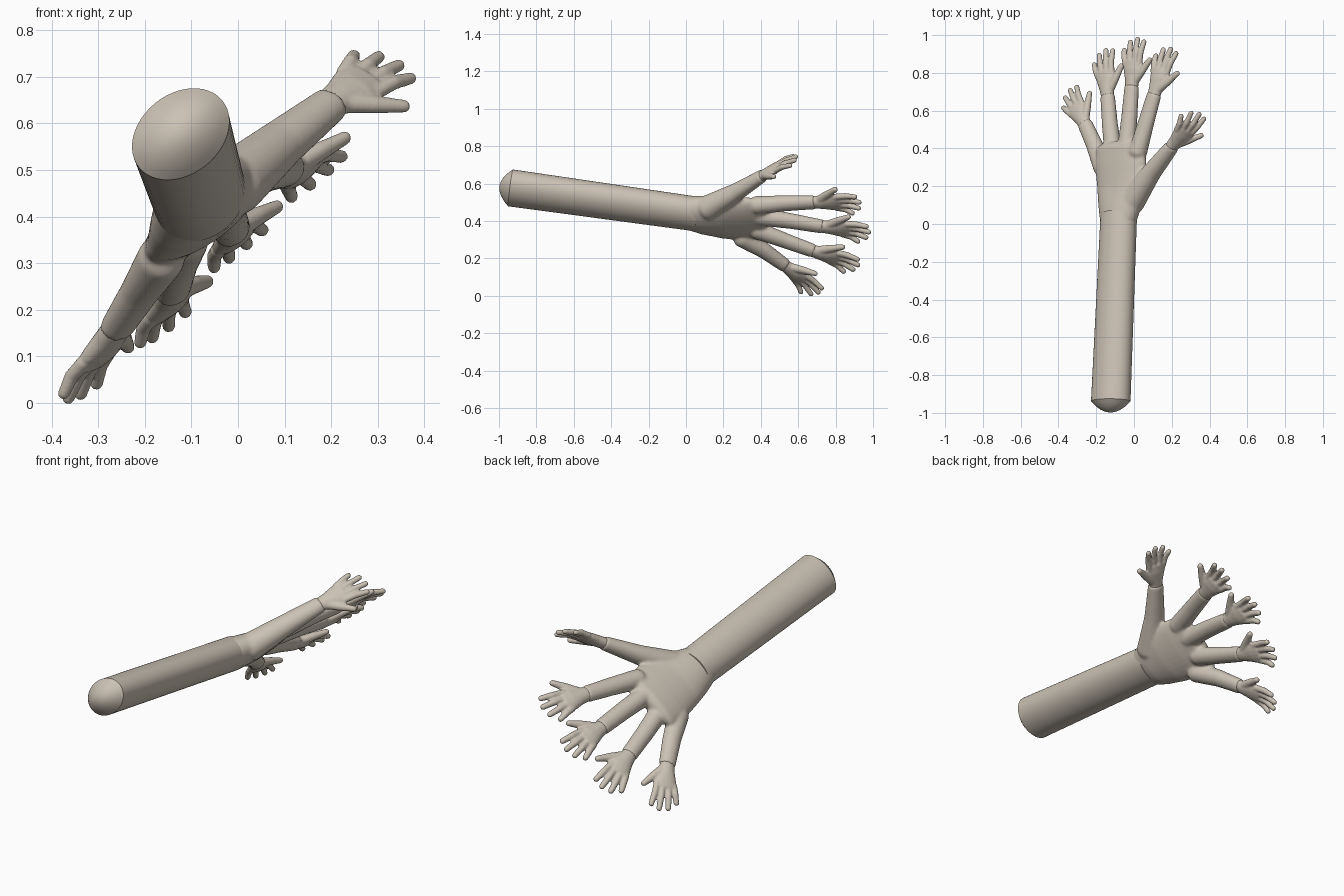
import bpy, bmesh
from math import sin, cos, pi
from mathutils import Vector

cube = bpy.data.objects.get("Cube")
if cube:
    bpy.data.objects.remove(cube, do_unlink=True)

skin = bpy.data.materials.new("warm beige skin")
skin.use_nodes = True
skin.diffuse_color = (0.60, 0.54, 0.46, 1)
skin.node_tree.nodes["Principled BSDF"].inputs["Base Color"].default_value = (0.60, 0.54, 0.46, 1)

ACROSS = Vector((0.77, 0, 0.64))   # width direction of the big hand, toward its thumb


def loft(bm, stations, across, cap0=0.0, cap1=0.0, sides=20):
    """Elliptical tube through (point, half width, half thickness), with domed ends."""
    st = [(Vector(p), w, t) for p, w, t in stations]
    axis = (st[-1][0] - st[0][0]).normalized()
    a = (across - axis * across.dot(axis)).normalized()
    n = a.cross(axis)
    arcs = [pi / 2 * k / 5 for k in range(1, 5)]

    def dome(s, depth):
        return [(s[0] + axis * depth * sin(r), s[1] * cos(r), s[2] * cos(r)) for r in arcs]

    full = list(st)
    if cap0:
        full = dome(st[0], -cap0)[::-1] + full
    if cap1:
        full += dome(st[-1], cap1)
    rings = []
    for p, w, t in full:
        rings.append([bm.verts.new(p + a * w * cos(2 * pi * i / sides) + n * t * sin(2 * pi * i / sides))
                      for i in range(sides)])
    for r0, r1 in zip(rings, rings[1:]):
        for i in range(sides):
            j = (i + 1) % sides
            bm.faces.new((r0[i], r0[j], r1[j], r1[i]))
    bm.faces.new(rings[0][::-1])
    bm.faces.new(rings[-1])


def finish(bm, name, voxel=0, smooth=0):
    bmesh.ops.recalc_face_normals(bm, faces=bm.faces)
    for f in bm.faces:
        f.smooth = True
    mesh = bpy.data.meshes.new(name)
    bm.to_mesh(mesh)
    bm.free()
    mesh.materials.append(skin)
    ob = bpy.data.objects.new(name, mesh)
    bpy.context.collection.objects.link(ob)
    if voxel:
        fuse = ob.modifiers.new("fuse", 'REMESH')
        fuse.mode = 'VOXEL'
        fuse.voxel_size = voxel
        fuse.use_smooth_shade = True
        soft = ob.modifiers.new("soften", 'SMOOTH')
        soft.factor = 0.5
        soft.iterations = smooth
    return ob


# Forearm with a shallow domed end
bm = bmesh.new()
start, end = Vector((-0.123, -0.938, 0.577)), Vector((-0.08, 0.06, 0.437))
along = (end - start).normalized()
cap = [(start - along * 0.06 * (1 - k * k), 0.115 * k, 0.087 * k) for k in (0.1, 0.3, 0.5, 0.7, 0.85)]
loft(bm, cap + [(start, 0.115, 0.087), (end, 0.105, 0.083)], ACROSS, sides=48)
arm = finish(bm, "forearm")
bpy.ops.object.select_all(action='DESELECT')
arm.select_set(True)
bpy.context.view_layer.objects.active = arm
bpy.ops.object.shade_smooth_by_angle(angle=0.6)

# Digits: name, base, middle, wrist, base radius, small hand direction, across, size
digits = [
    ("index", (0.02, 0.38, 0.485), (0.065, 0.54, 0.495), (0.108, 0.69, 0.50), 0.050,
     (0.065, 0.24, 0.0), ACROSS, 1.0),
    ("middle", (-0.04, 0.39, 0.425), (-0.025, 0.56, 0.40), (-0.012, 0.73, 0.37), 0.050,
     (0.01, 0.26, -0.03), ACROSS, 1.0),
    ("ring", (-0.11, 0.38, 0.35), (-0.128, 0.53, 0.295), (-0.14, 0.68, 0.24), 0.048,
     (-0.03, 0.24, -0.075), ACROSS, 1.0),
    ("little", (-0.165, 0.30, 0.31), (-0.21, 0.42, 0.24), (-0.26, 0.53, 0.162), 0.052,
     (-0.09, 0.16, -0.13), ACROSS, 0.96),
    ("thumb", (-0.01, 0.12, 0.47), (0.09, 0.27, 0.555), (0.2, 0.41, 0.642), 0.070,
     (0.57, 0.70, 0.42), Vector((0.78, -0.34, -0.52)), 0.95),
]

# Big palm fused with its five digits
bm = bmesh.new()
loft(bm, [((-0.085, -0.01, 0.447), 0.100, 0.078),
          ((-0.075, 0.09, 0.432), 0.132, 0.078),
          ((-0.066, 0.20, 0.420), 0.158, 0.068),
          ((-0.070, 0.32, 0.410), 0.170, 0.058),
          ((-0.073, 0.40, 0.405), 0.162, 0.048)], ACROSS, cap0=0.02, cap1=0.04, sides=32)
for name, base, mid, wrist, r, aim, across, size in digits:
    loft(bm, [(base, r, r), (mid, r * 0.45 + 0.023, r * 0.4 + 0.02), (wrist, 0.042, 0.034)],
         across, cap0=r * 0.8, cap1=0.006)
finish(bm, "big_palm", 0.007, 10)

# Small hand layout: (root offset, tip distance, tip offset) for its four fingers
FINGERS = [(-0.044, 0.195, -0.072), (-0.016, 0.237, -0.032), (0.015, 0.25, 0.016), (0.043, 0.235, 0.06)]


def small_hand(name, wrist, aim, across, size):
    axis = Vector(aim).normalized()
    side = (across - axis * across.dot(axis)).normalized()
    back = side.cross(axis)
    if back.z < 0:
        back.negate()

    def at(a, s, b=0.0):
        return Vector(wrist) + (axis * a + side * s + back * b) * size

    def part(stations, c0, c1):
        loft(bm, [(at(*p), w * size, t * size) for p, w, t in stations], side, c0, c1, 16)

    bm = bmesh.new()
    part([((-0.01, 0), 0.037, 0.030), ((0.04, 0.0), 0.043, 0.030),
          ((0.09, 0.002), 0.058, 0.028), ((0.13, 0.0), 0.060, 0.021)], 0.01, 0.015)
    for root, reach, spread in FINGERS:
        mid_a, mid_s = (0.12 + reach) / 2, (root + spread) / 2
        part([((0.11, root), 0.018, 0.017), ((mid_a, mid_s, 0.0), 0.0165, 0.016),
              ((reach, spread, -0.014), 0.0145, 0.0135)], 0.01, 0.014)
    part([((0.03, 0.018), 0.027, 0.024), ((0.08, 0.065, -0.002), 0.022, 0.020),
          ((0.135, 0.112, -0.006), 0.015, 0.0145)], 0.015, 0.014)
    finish(bm, name, 0.005, 4)


for name, base, mid, wrist, r, aim, across, size in digits:
    small_hand(name + "_small_hand", wrist, aim, across, size)
